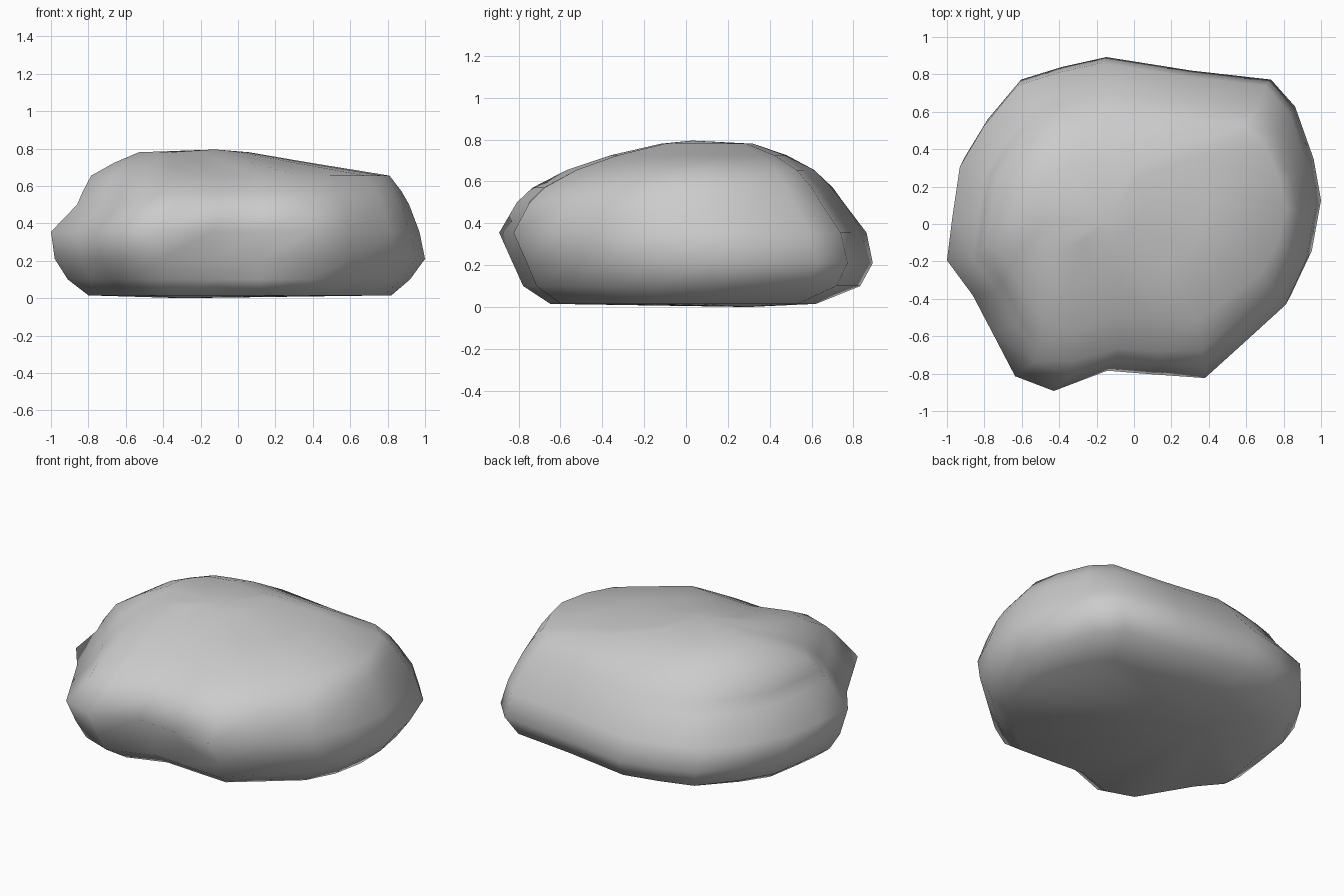
import bpy, bmesh

if "Cube" in bpy.data.objects:
    bpy.data.objects.remove(bpy.data.objects["Cube"])

# Plan outline of the boulder at its widest, counter-clockwise
outline = [(1.0, .1), (.96, .33), (.86, .62), (.73, .77), (.3, .82), (-.16, .895),
           (-.4, .84), (-.62, .77), (-.8, .55), (-.93, .33), (-.97, .06), (-1.0, -.18),
           (-.86, -.37), (-.75, -.58), (-.63, -.81), (-.42, -.89), (-.13, -.78),
           (.12, -.8), (.4, -.82), (.61, -.63), (.84, -.42), (.95, -.18)]

# Horizontal slices: height, x range, y range
slices = [(.015, -.80, .82, -.65, .62),
          (.10, -.91, .92, -.78, .83),
          (.21, -.98, 1.0, -.83, .89),
          (.355, -1.0, .97, -.895, .86),
          (.50, -.86, .915, -.81, .75),
          (.57, -.83, .875, -.735, .70),
          (.655, -.785, .81, -.57, .61),
          (.725, -.66, .38, -.36, .48),
          (.78, -.53, .06, -.12, .32)]


def slice_point(x, y, z, x0, x1, y0, y1):
    """Fit an outline point into a slice's ranges."""
    px = (x0 + x1) / 2 + x * (x1 - x0) / 2
    py = (y0 + y1) / 2 + y * (y1 - y0) / 1.785
    if -.2 < x < .3 and y < -.6:
        if .15 < z < .3:    # shallow undercut along the front
            py += .06
        elif .4 < z < .6:   # the front notch fades out towards the top
            py -= .02
    return px, py, z


bm = bmesh.new()
rings = [[bm.verts.new(slice_point(x, y, *s)) for x, y in outline] for s in slices]
n = len(outline)
for low, high in zip(rings, rings[1:]):
    for i in range(n):
        j = (i + 1) % n
        bm.faces.new((low[i], low[j], high[j], high[i]))

# Closed crown and slightly bulging base
for ring, centre in ((rings[0], (-.3, .3, 0)), (rings[-1], (-.12, .03, .795))):
    tip = bm.verts.new(centre)
    for i in range(n):
        bm.faces.new((ring[i], ring[(i + 1) % n], tip))
bmesh.ops.recalc_face_normals(bm, faces=bm.faces)
for f in bm.faces:
    f.smooth = True

mesh = bpy.data.meshes.new("boulder")
bm.to_mesh(mesh)
bm.free()
boulder = bpy.data.objects.new("boulder", mesh)
bpy.context.collection.objects.link(boulder)
